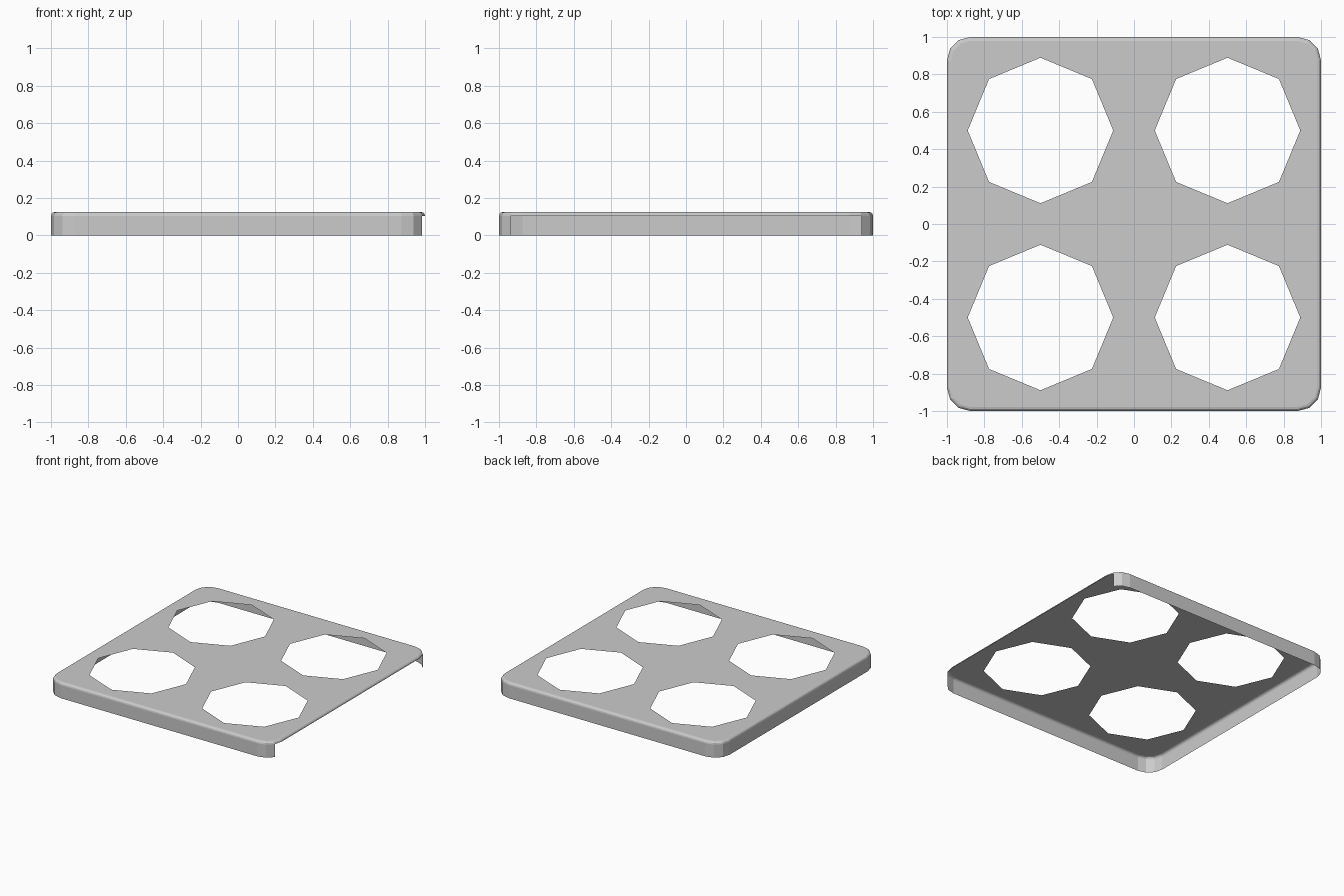
import bpy, bmesh
from math import cos, sin, pi

if "Cube" in bpy.data.objects:
    bpy.data.objects.remove(bpy.data.objects["Cube"])

HEIGHT, RADIUS, ROUND = 0.125, 0.125, 0.021
CORNER_SEGS, ROUND_SEGS = 3, 3


def outline(inset):
    """Rounded square, counter-clockwise from the start of the +x/+y corner."""
    c, r = 1 - RADIUS, RADIUS - inset
    pts = []
    for q, (sx, sy) in enumerate([(1, 1), (-1, 1), (-1, -1), (1, -1)]):
        for i in range(CORNER_SEGS + 1):
            a = q * pi / 2 + i * pi / 2 / CORNER_SEGS
            pts.append((sx * c + r * cos(a), sy * c + r * sin(a)))
    return pts


bm = bmesh.new()


def ring(pts, z):
    return [bm.verts.new((x, y, z)) for x, y in pts]


# Vertical wall, then the rounded top rim
profile = [(0, 0)]
for i in range(ROUND_SEGS + 1):
    a = i * pi / 2 / ROUND_SEGS
    profile.append((ROUND * (1 - cos(a)), HEIGHT - ROUND + ROUND * sin(a)))
rings = [ring(outline(d), z) for d, z in profile]
n = len(rings[0])
open_side = {0, n - 2, n - 1}  # the right side has no wall below the rim
for level, (lo, hi) in enumerate(zip(rings, rings[1:])):
    for i in range(n):
        if level == 0 and i in open_side:
            continue
        j = (i + 1) % n
        bm.faces.new((lo[i], lo[j], hi[j], hi[i]))

# Top plate with four octagonal holes
loops = [rings[-1]]
for sx in (-1, 1):
    for sy in (-1, 1):
        loops.append(ring([(sx * 0.5 + 0.389 * cos(k * pi / 4),
                            sy * 0.5 + 0.389 * sin(k * pi / 4))
                           for k in range(8)], HEIGHT))
edges = []
for lp in loops:
    for a, b in zip(lp, lp[1:] + lp[:1]):
        edges.append(bm.edges.get((a, b)) or bm.edges.new((a, b)))
bmesh.ops.triangle_fill(bm, edges=edges, use_beauty=True, normal=(0, 0, 1))

# Tidy up: drop unused corners, keep the top facing up
bmesh.ops.delete(bm, geom=[v for v in bm.verts if not v.link_faces], context='VERTS')
for f in bm.faces:
    f.normal_update()
    if f.normal.z < -0.5:
        f.normal_flip()

mesh = bpy.data.meshes.new("tray_cover")
bm.to_mesh(mesh)
bm.free()
cover = bpy.data.objects.new("tray_cover", mesh)
bpy.context.collection.objects.link(cover)
